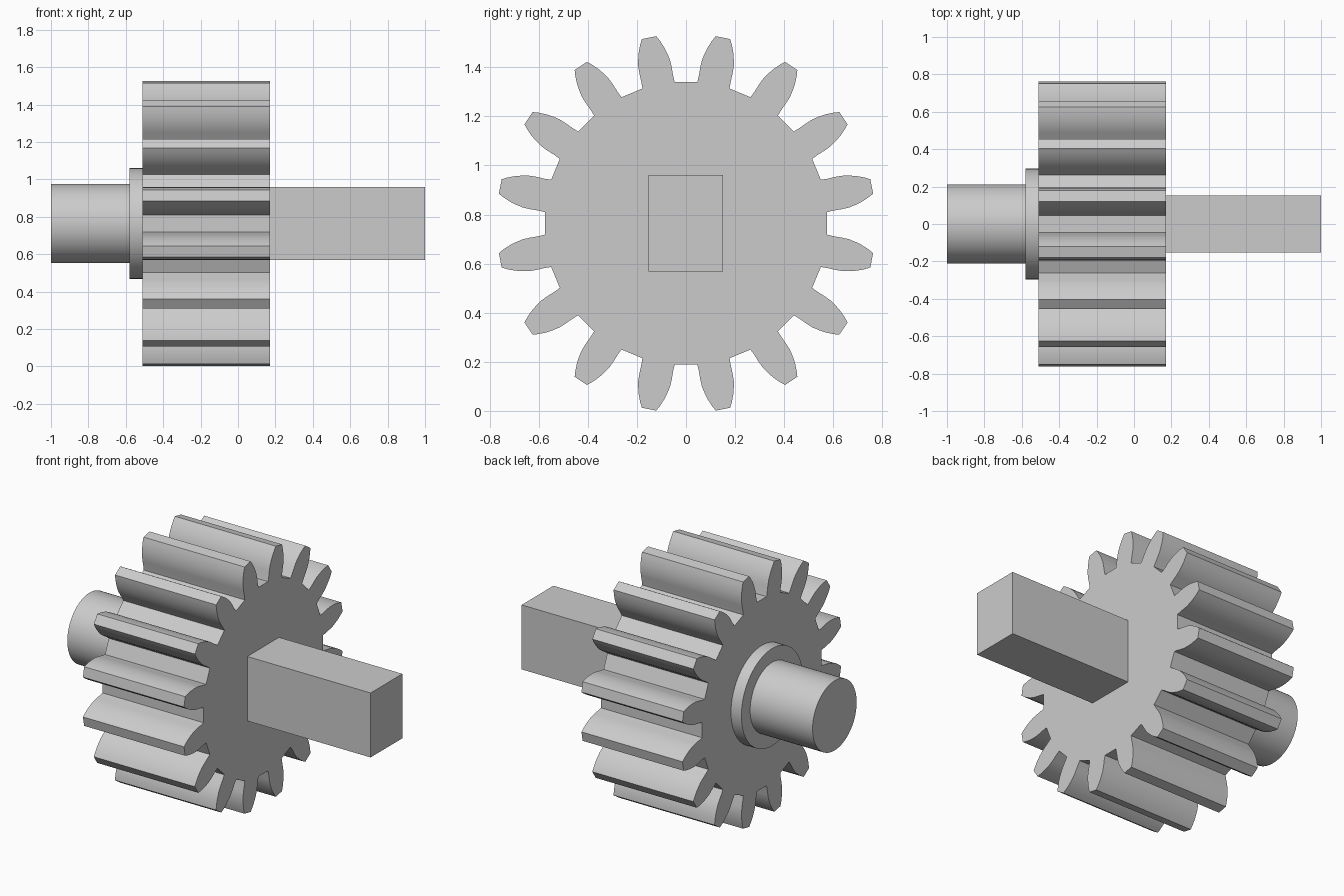
import bpy, bmesh
from math import sin, cos, pi, radians
from mathutils import Vector

cube = bpy.data.objects.get("Cube")
if cube:
    bpy.data.objects.remove(cube, do_unlink=True)

AXIS_Z = 0.764
TEETH = 16

steel = bpy.data.materials.new("plain_grey")
steel.use_nodes = True
grey = (0.6, 0.6, 0.6, 1.0)
steel.diffuse_color = grey
steel.node_tree.nodes["Principled BSDF"].inputs["Base Color"].default_value = grey


def finish(obj, name, smooth=True):
    obj.name = name
    obj.data.materials.append(steel)
    bpy.ops.object.select_all(action='DESELECT')
    obj.select_set(True)
    bpy.context.view_layer.objects.active = obj
    if smooth:
        bpy.ops.object.shade_smooth_by_angle(angle=radians(30))


def round_part(name, x0, x1, radius):
    bpy.ops.mesh.primitive_cylinder_add(
        vertices=64, radius=radius, depth=x1 - x0,
        location=((x0 + x1) / 2, 0, AXIS_Z), rotation=(0, pi / 2, 0))
    finish(bpy.context.object, name)


# Toothed wheel: half a tooth as (distance from axis, half width), mirrored and repeated
flank = [(0.573, 0.067), (0.60, 0.066), (0.635, 0.067), (0.665, 0.066),
         (0.695, 0.060), (0.72, 0.053), (0.75, 0.041), (0.771, 0.030)]
tooth = [(r, -w) for r, w in flank] + [(r, w) for r, w in reversed(flank)]

bm = bmesh.new()
outline = []
for i in range(TEETH):
    a = 2 * pi * (i + 0.5) / TEETH
    for r, w in tooth:
        outline.append(bm.verts.new((-0.51, r * cos(a) - w * sin(a),
                                     r * sin(a) + w * cos(a))))
cap = bm.faces.new(outline)
side = bmesh.ops.extrude_face_region(bm, geom=[cap], use_keep_orig=True)
moved = [v for v in side["geom"] if isinstance(v, bmesh.types.BMVert)]
bmesh.ops.translate(bm, verts=moved, vec=Vector((0.68, 0, 0)))
bmesh.ops.recalc_face_normals(bm, faces=bm.faces)
mesh = bpy.data.meshes.new("gear_wheel")
bm.to_mesh(mesh)
bm.free()
gear = bpy.data.objects.new("gear_wheel", mesh)
gear.location.z = AXIS_Z
bpy.context.collection.objects.link(gear)
finish(gear, "gear_wheel")

# Collar and round shaft on one side
round_part("collar", -0.58, -0.50, 0.296)
round_part("round_shaft", -1.0, -0.57, 0.212)

# Square drive shaft on the other side
bpy.ops.mesh.primitive_cube_add(size=1, location=(0.58, -0.001, AXIS_Z))
drive = bpy.context.object
drive.scale = (0.84, 0.305, 0.392)
bpy.ops.object.transform_apply(location=False, rotation=False, scale=True)
finish(drive, "drive_shaft", smooth=False)
